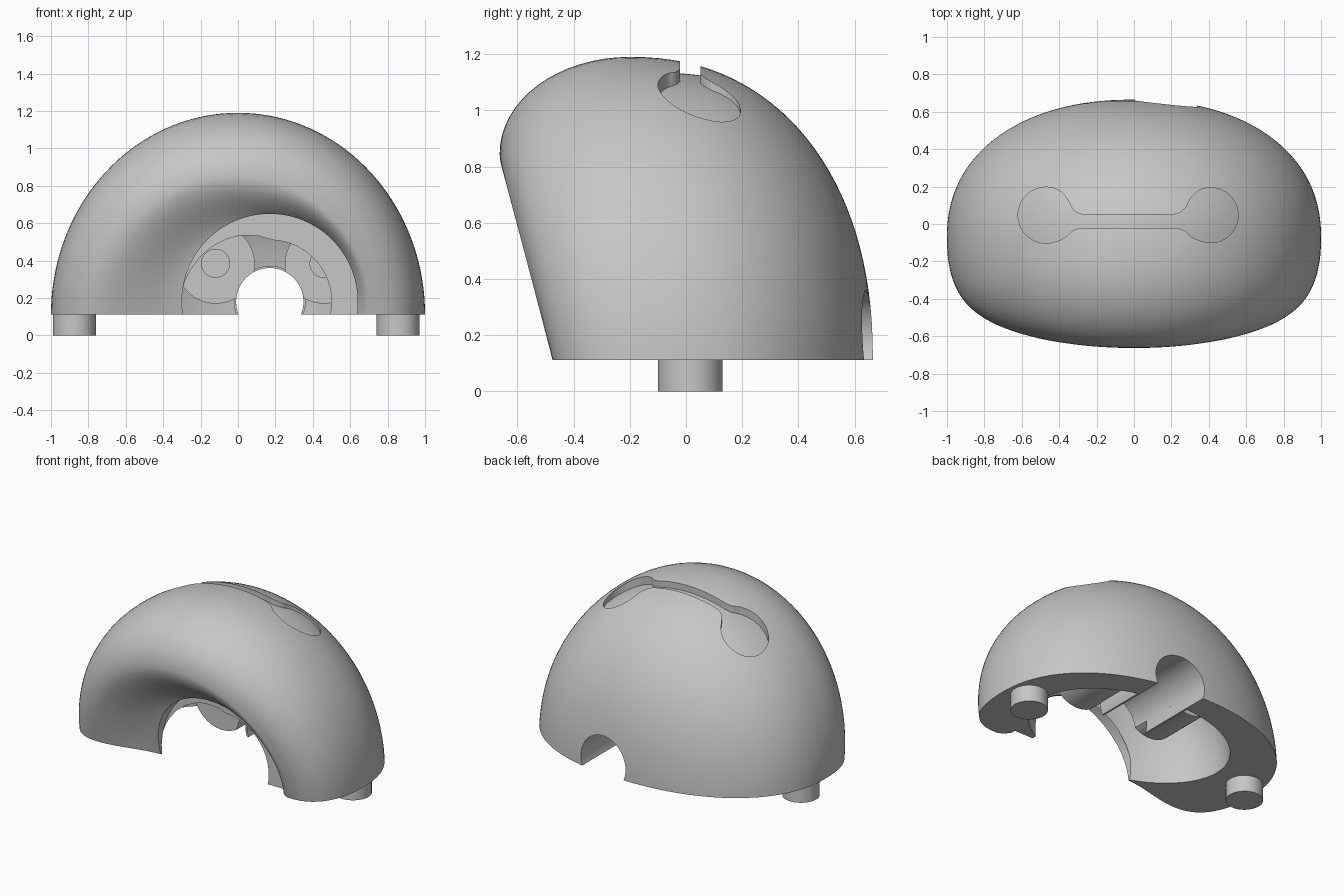
import bpy, bmesh, math

if "Cube" in bpy.data.objects:
    bpy.data.objects.remove(bpy.data.objects["Cube"])

BASE = 0.112
HIGH = 1.078
POW = 2.2
mat = bpy.data.materials.new("plain grey")
mat.diffuse_color = (0.57, 0.57, 0.57, 1)
mat.use_nodes = True
mat.node_tree.nodes["Principled BSDF"].inputs["Base Color"].default_value = mat.diffuse_color


def finish(name, bm, smooth=True):
    bmesh.ops.remove_doubles(bm, verts=bm.verts, dist=1e-5)
    bmesh.ops.recalc_face_normals(bm, faces=bm.faces)
    me = bpy.data.meshes.new(name)
    bm.to_mesh(me)
    bm.free()
    ob = bpy.data.objects.new(name, me)
    bpy.context.collection.objects.link(ob)
    me.materials.append(mat)
    if smooth:
        shade(ob)
    return ob


def shade(ob):
    bpy.ops.object.select_all(action='DESELECT')
    ob.select_set(True)
    bpy.context.view_layer.objects.active = ob
    bpy.ops.object.shade_smooth_by_angle(angle=math.radians(35))


def cylinder(name, r, a, b, axis, n=64):
    """Cylinder from point a to b along axis 'y' or 'z'."""
    bm = bmesh.new()
    rings = []
    for p in (a, b):
        ring = []
        for i in range(n):
            t = 2 * math.pi * i / n
            u, v = r * math.cos(t), r * math.sin(t)
            off = (u, 0, v) if axis == 'y' else (u, v, 0)
            ring.append(bm.verts.new([p[k] + off[k] for k in range(3)]))
        rings.append(ring)
        bm.faces.new(ring)
    for i in range(n):
        j = (i + 1) % n
        bm.faces.new((rings[0][i], rings[0][j], rings[1][j], rings[1][i]))
    return finish(name, bm)


def cut(body, cutter):
    mod = body.modifiers.new("cut", 'BOOLEAN')
    mod.operation, mod.solver, mod.object = 'DIFFERENCE', 'EXACT', cutter
    bpy.context.view_layer.objects.active = body
    bpy.ops.object.modifier_apply(modifier=mod.name)
    bpy.data.objects.remove(cutter)


def quarter(t, n):
    """Point on a quarter superellipse: (sine-like, cosine-like)."""
    return max(0, math.sin(t)) ** (2 / n), max(0, math.cos(t)) ** (2 / n)


# Shell: a profile swept over the half turn, from back centre over the rim of the arch into the opening
def profile(th):
    c, s = math.cos(th), math.sin(th)
    ys = -0.07 - 0.13 * s
    pts = []
    for i in range(33):                       # back dome
        f, g = quarter(math.pi / 2 * i / 32, POW)
        pts.append((f * c, ys + (0.665 - ys) * g, BASE + HIGH * f * s))
    ry = -0.475 - 0.188 * s
    for i in range(1, 17):                    # rounded front ridge
        f, k = quarter(math.pi / 2 * i / 16, 2.4 - 0.4 * s)
        pts.append(((0.72 + 0.28 * k) * c, ys + (ry - ys) * f,
                    BASE + (0.735 + (HIGH - 0.735) * k) * s))
    a0 = math.asin((0.18 - BASE) / 0.46)
    a = -a0 + th * (math.pi + 2 * a0) / math.pi
    ox, oz = 0.17 + 0.46 * math.cos(a), 0.18 + 0.46 * math.sin(a)
    left = max(0, -c)
    oy = -0.405 - 0.23 * (oz - BASE)
    for i in range(1, 17):                    # hollow leading to the opening
        k = i / 16
        e = k * k * ((1 - left) + left * (3 - 2 * k))
        pts.append((0.72 * c + (ox - 0.72 * c) * k, ry + (oy - ry) * e,
                    BASE + 0.735 * s + (oz - BASE - 0.735 * s) * k))
    return pts


bm = bmesh.new()
N = 72
rows = [[bm.verts.new(p) for p in profile(math.pi * i / N)] for i in range(N + 1)]
for r0, r1 in zip(rows, rows[1:]):
    for j in range(len(r0) - 1):
        bm.faces.new((r0[j], r0[j + 1], r1[j + 1], r1[j]))
hub = bm.verts.new((0.17, -0.42, BASE))
for r0, r1 in zip(rows, rows[1:]):
    bm.faces.new((r0[-1], hub, r1[-1]))
bmesh.ops.remove_doubles(bm, verts=bm.verts, dist=1e-5)
bmesh.ops.holes_fill(bm, edges=[e for e in bm.edges if e.is_boundary], sides=0)
bmesh.ops.triangulate(bm, faces=[f for f in bm.faces if len(f.verts) > 4])
body = finish("shell", bm, False)

# Hollow interior
bm = bmesh.new()
bmesh.ops.create_uvsphere(bm, u_segments=64, v_segments=40, radius=1)
for v in bm.verts:
    v.co = (0.055 + v.co.x * 0.705, 0.02 + v.co.y * 0.478, BASE - 0.001 + v.co.z * 0.8)
cut(body, finish("cavity_cutter", bm, False))

# Stepped front opening and rear hole
cut(body, cylinder("opening_cutter", 0.47, (0.17, -1, 0.18), (0.17, -0.385, 0.18), 'y', 96))
cut(body, cylinder("inner_cutter", 0.33, (0.17, -1, 0.18), (0.17, 0.0, 0.18), 'y', 96))
cut(body, cylinder("hole_cutter", 0.18, (0.17, 0.1, 0.18), (0.17, 1, 0.18), 'y'))


# Dumbbell recess on the top, its floor following the dome
def half_width(x):
    w = 0.036
    for cx, r in ((-0.47, 0.15), (0.41, 0.147)):
        d = abs(x - cx)
        inner = (x - cx) * (1 if cx < 0 else -1)
        if d < r:
            w = math.sqrt(r * r - d * d) if inner < 0 else max(w, math.sqrt(r * r - d * d))
        if 0.1 < inner < 0.2:                 # flare into the bar
            w = max(w, 0.036 + 0.06 * ((0.2 - inner) / 0.1) ** 2)
    return w


bm = bmesh.new()
floor, roof = [], []
COLS, M = 90, 10
for i in range(COLS + 1):
    u = i / COLS
    u -= 0.08 * math.sin(2 * math.pi * u)     # denser columns at the ends
    x = min(max(-0.619 + 1.175 * u, -0.619), 0.556)
    w = half_width(x)
    mid = 0.047 if abs(x + 0.03) > 0.4 else 0.015 + 0.032 * min(1, max(0, (w - 0.036) / 0.1))
    lo, hi = [], []
    for j in range(M + 1):
        y = mid + (2 * j / M - 1) * w
        q = max(0, (y + 0.19) / 0.855)
        f = (1 - q ** POW) ** (1 / POW)
        z = BASE + HIGH * math.sqrt(max(0, f * f - x * x))
        z -= 0.042 - 0.13 * y
        lo.append(bm.verts.new((x, y, z)))
        hi.append(bm.verts.new((x, y, 1.4)))
    floor.append(lo)
    roof.append(hi)
for g in (floor, roof):
    for a, b in zip(g, g[1:]):
        for j in range(M):
            bm.faces.new((a[j], a[j + 1], b[j + 1], b[j]))
for j in (0, M):
    for i in range(COLS):
        bm.faces.new((floor[i][j], floor[i + 1][j], roof[i + 1][j], roof[i][j]))
for i in (0, COLS):
    for j in range(M):
        bm.faces.new((floor[i][j], floor[i][j + 1], roof[i][j + 1], roof[i][j]))
cut(body, finish("recess_cutter", bm, False))
shade(body)

# Half pipe running inward from the rear hole
bm = bmesh.new()
loops = []
for y in (0.11, 0.56):
    for r in (0.18, 0.192):
        a0 = math.asin((0.18 - BASE) / r)
        loops.append([bm.verts.new((0.17 + r * math.cos(a), y, 0.18 + r * math.sin(a)))
                      for a in (-a0 + (math.pi + 2 * a0) * i / 40 for i in range(41))])
order = (0, 1, 3, 2)
for a, b in zip(order, order[1:] + order[:1]):
    for i in range(40):
        bm.faces.new((loops[a][i], loops[a][i + 1], loops[b][i + 1], loops[b][i]))
for i in (0, 40):
    bm.faces.new([loops[k][i] for k in order])
finish("half_pipe", bm)

# Inner bosses, each drilled and trimmed by the pipe bore, and the two base pegs
for side, x in (("left", -0.12), ("right", 0.46)):
    boss = cylinder(side + "_boss", 0.21, (x, 0.0, 0.38), (x, 0.38, 0.38), 'y')
    cut(boss, cylinder("bore_cutter", 0.18, (0.17, -0.5, 0.18), (0.17, 1, 0.18), 'y'))
    cut(boss, cylinder("drill_cutter", 0.075, (x, -0.5, 0.385), (x, 0.15, 0.385), 'y', 32))
    shade(boss)
for side, x in (("left", -0.875), ("right", 0.855)):
    cylinder(side + "_peg", 0.115, (x, 0.015, 0), (x, 0.015, 0.16), 'z')
